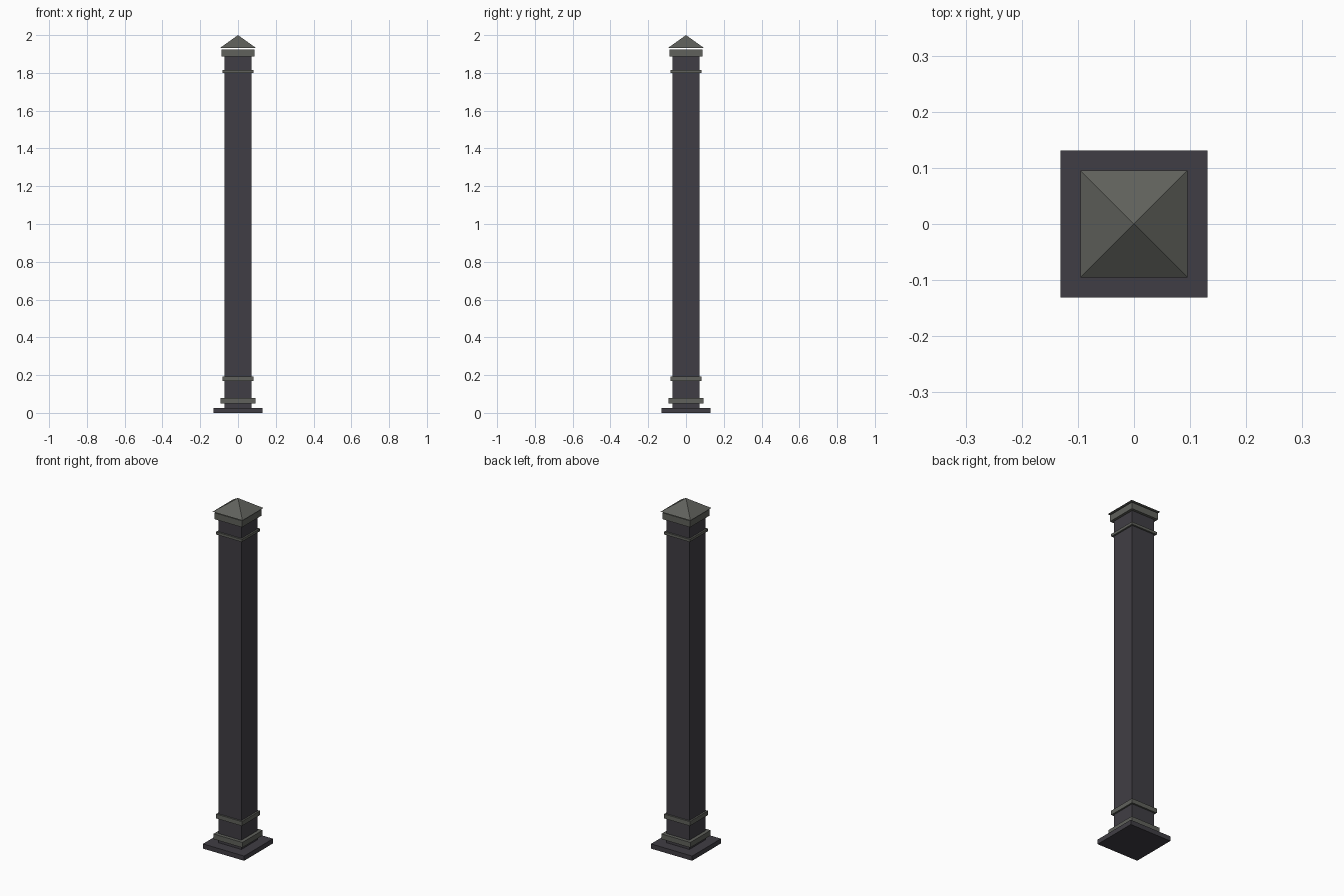
import bpy
import bmesh
from mathutils import Vector

if "Cube" in bpy.data.objects:
    bpy.data.objects.remove(bpy.data.objects["Cube"])


def material(name, rgb):
    mat = bpy.data.materials.new(name)
    mat.diffuse_color = (*rgb, 1.0)
    mat.use_nodes = True
    mat.node_tree.nodes["Principled BSDF"].inputs["Base Color"].default_value = mat.diffuse_color
    return mat


dark = material("charcoal", (0.051, 0.048, 0.058))
grey = material("warm_grey", (0.115, 0.119, 0.106))


def finish(name, bm, mat):
    bmesh.ops.recalc_face_normals(bm, faces=bm.faces)
    mesh = bpy.data.meshes.new(name)
    bm.to_mesh(mesh)
    bm.free()
    mesh.materials.append(mat)
    obj = bpy.data.objects.new(name, mesh)
    bpy.context.collection.objects.link(obj)
    return obj


def square_block(name, half, z0, z1, mat):
    """Square slab centred on the post axis."""
    bm = bmesh.new()
    bmesh.ops.create_cube(bm, size=1.0)
    bmesh.ops.scale(bm, verts=bm.verts, vec=Vector((2 * half, 2 * half, z1 - z0)))
    bmesh.ops.translate(bm, verts=bm.verts, vec=Vector((0, 0, (z0 + z1) / 2)))
    return finish(name, bm, mat)


def pyramid(name, half, z0, z1, mat):
    bm = bmesh.new()
    base = [bm.verts.new((x * half, y * half, z0))
            for x, y in ((-1, -1), (1, -1), (1, 1), (-1, 1))]
    tip = bm.verts.new((0, 0, z1))
    bm.faces.new(base)
    for i in range(4):
        bm.faces.new((base[i], base[(i + 1) % 4], tip))
    return finish(name, bm, mat)


# Foot plate and post
square_block("base_plate", 0.131, 0.0, 0.027, dark)
square_block("post_shaft", 0.0725, 0.027, 1.9, dark)

# Trim bands around the post
square_block("base_collar", 0.092, 0.05, 0.08, grey)
square_block("lower_band", 0.082, 0.168, 0.193, grey)
square_block("upper_band", 0.082, 1.80, 1.815, grey)

# Cap block with a separate roof just above it
square_block("cap_block", 0.087, 1.888, 1.925, grey)
pyramid("cap_roof", 0.095, 1.932, 2.0, grey)
